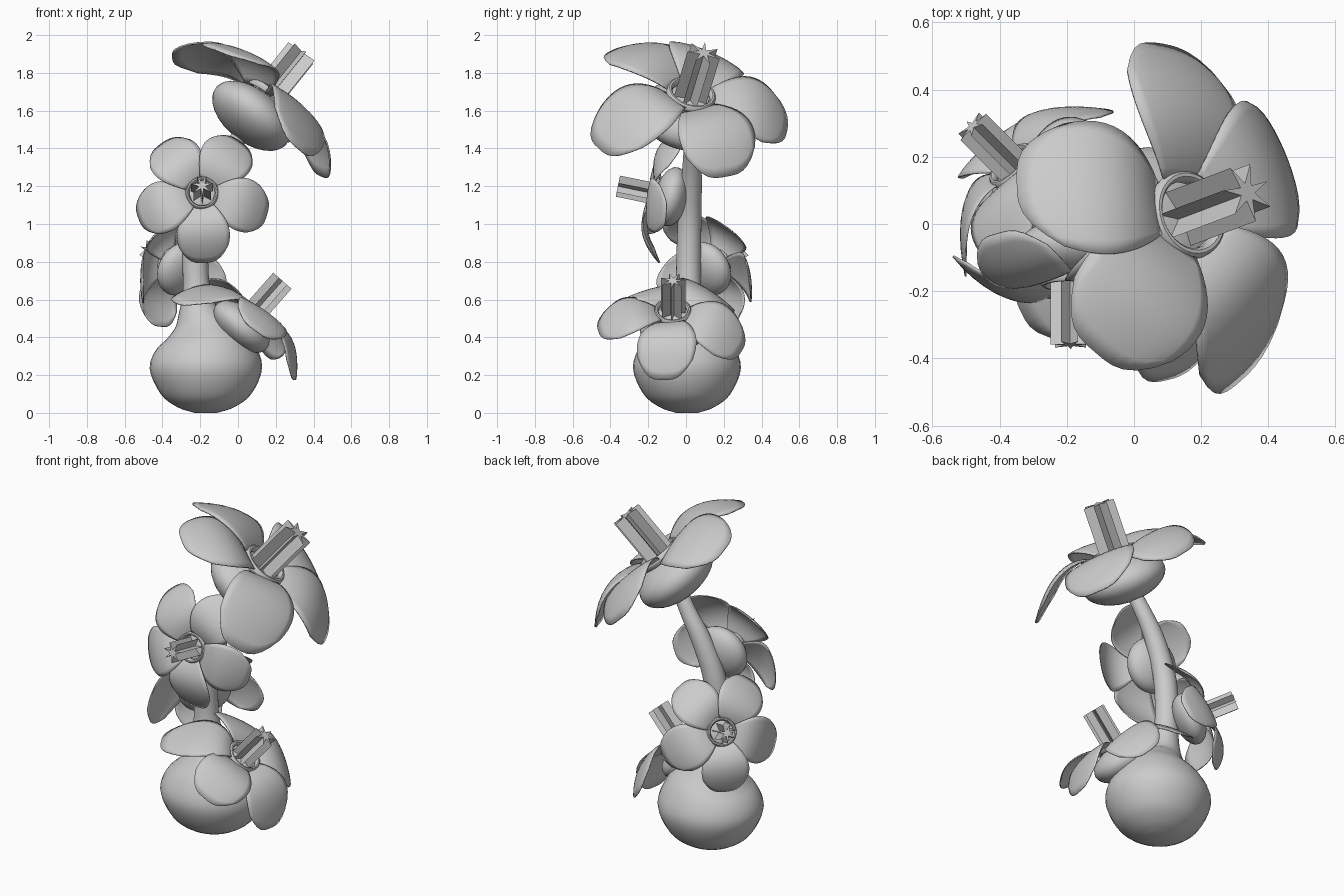
import bpy, bmesh, math
from mathutils import Vector, Matrix

if "Cube" in bpy.data.objects:
    bpy.data.objects.remove(bpy.data.objects["Cube"])


def make_object(name, bm, matrix=Matrix(), angle=40):
    bmesh.ops.recalc_face_normals(bm, faces=bm.faces)
    mesh = bpy.data.meshes.new(name)
    bm.to_mesh(mesh)
    bm.free()
    ob = bpy.data.objects.new(name, mesh)
    bpy.context.collection.objects.link(ob)
    ob.matrix_world = matrix
    if angle:
        bpy.ops.object.select_all(action='DESELECT')
        bpy.context.view_layer.objects.active = ob
        ob.select_set(True)
        bpy.ops.object.shade_smooth_by_angle(angle=math.radians(angle))
    return ob


def loft(name, rings, matrix=Matrix(), angle=40, closed=True, cap=True):
    """Skin a list of point rings."""
    bm = bmesh.new()
    rows = [[bm.verts.new(p) for p in ring] for ring in rings]
    n = len(rows[0])
    for a, b in zip(rows, rows[1:]):
        for i in range(n if closed else n - 1):
            j = (i + 1) % n
            bm.faces.new((a[i], a[j], b[j], b[i]))
    if cap:
        bm.faces.new(rows[0])
        bm.faces.new(rows[-1])
    return make_object(name, bm, matrix, angle)


def circle(r, n, z=0):
    return [Vector((r * math.cos(2 * math.pi * i / n), r * math.sin(2 * math.pi * i / n), z))
            for i in range(n)]


def spline(pts, steps=4):
    """Catmull-Rom through 4D points (x, y, z, radius)."""
    p = [Vector(q) for q in pts]
    p = [2 * p[0] - p[1]] + p + [2 * p[-1] - p[-2]]
    out = []
    for a, b, c, d in zip(p, p[1:], p[2:], p[3:]):
        for k in range(steps):
            t = k / steps
            out.append(0.5 * (2 * b + (c - a) * t + (2 * a - 5 * b + 4 * c - d) * t * t
                              + (3 * b - a - 3 * c + d) * t ** 3))
    return out + [p[-2]]


# Bulbous base flowing into the leaning stem
path = spline([(-.17, .005, 0, .06), (-.17, .005, .03, .15), (-.17, .005, .10, .24),
               (-.17, .005, .24, .298), (-.175, .005, .37, .25), (-.19, .005, .46, .165),
               (-.21, .005, .54, .105), (-.22, .012, .66, .072), (-.225, .015, .85, .068),
               (-.20, .02, 1.05, .064), (-.12, .03, 1.25, .056), (-.03, .03, 1.4, .046),
               (.06, .01, 1.55, .042)])
rings = []
for i, q in enumerate(path):
    tan = (path[min(i + 1, len(path) - 1)] - path[max(i - 1, 0)]).to_3d().normalized()
    rot = Vector((0, 0, 1)).rotation_difference(tan)
    rings.append([q.to_3d() + rot @ Vector((v.x, v.y * .96, 0)) for v in circle(q.w, 32)])
loft("base_and_stem", rings)


def petal_rings(droop, nt=12, ns=12):
    rows = []
    for i in range(nt + 1):
        row = []
        for j in range(ns + 1):
            s = 2 * j / ns - 1
            t = i / nt
            w = .09 + .122 * math.sin(math.pi * .66 * t)
            tt = t * (1 - .27 * abs(s) ** 3)
            h = .02 + .3 * tt - .42 * tt * tt - .04 * s * s * t + .02 * s - droop * tt ** 1.5
            row.append(Vector((.1 + .44 * tt, w * s, h)))
        rows.append(row)
    return rows


def flower(name, center, axis, first_petal, size, droops, turns=(0,) * 5):
    z = Vector(axis).normalized()
    x = Vector(first_petal)
    x = (x - z * x.dot(z)).normalized()
    y = z.cross(x)
    m = Matrix.Translation(center) @ Matrix((x, y, z)).transposed().to_4x4() @ Matrix.Scale(size, 4)
    # Swollen calyx behind the petals
    bm = bmesh.new()
    bmesh.ops.create_uvsphere(bm, u_segments=32, v_segments=18, radius=1)
    bmesh.ops.transform(bm, verts=bm.verts,
                        matrix=Matrix.Translation((0, 0, -.115)) @ Matrix.Diagonal((.24, .24, .133, 1)))
    make_object(name + "_calyx", bm, m)
    # Five arched petals, each drooping and turned a little differently
    for k in range(5):
        spin = math.radians(72 * k + turns[k])
        ob = loft(f"{name}_petal_{k + 1}", petal_rings(droops[k]),
                  m @ Matrix.Rotation(spin, 4, 'Z'), closed=False, cap=False)
        sol = ob.modifiers.new("thickness", 'SOLIDIFY')
        sol.thickness = .008
        sol.offset = 0
    # Throat ring
    prof = [(.118 + .016 * math.cos(a * math.tau / 10), .03 + .025 * math.sin(a * math.tau / 10))
            for a in range(11)]
    loft(name + "_throat", [circle(r, 32, h) for r, h in prof], m, cap=False)
    # Star-section pistil
    star = [v * (1 if i % 2 == 0 else .3) for i, v in enumerate(circle(.09, 14))]
    loft(name + "_pistil", [[v + Vector((0, 0, h)) for v in star] for h in (-.02, .325)], m, angle=0)


flower("top_flower", (.14, .02, 1.66), (.61, .23, .76), (-.25, -.4, .27), 1.0,
       (-.05, .1, -.02, -.06, 0), (0, 4, 12, 0, 10))
flower("front_flower", (-.19, -.15, 1.16), (0, -.98, .2), (.03, 0, -1), .66,
       (.02, 0, 0, 0, 0))
flower("low_flower", (.075, -.07, .52), (.66, 0, .75), (.24, -.05, -.33), .74,
       (.05, .05, .13, .2, -.03))
flower("back_flower", (-.35, .16, .79), (-.65, .65, .38), (-.02, -.02, -1), .62,
       (0, .15, .03, .03, .08))
